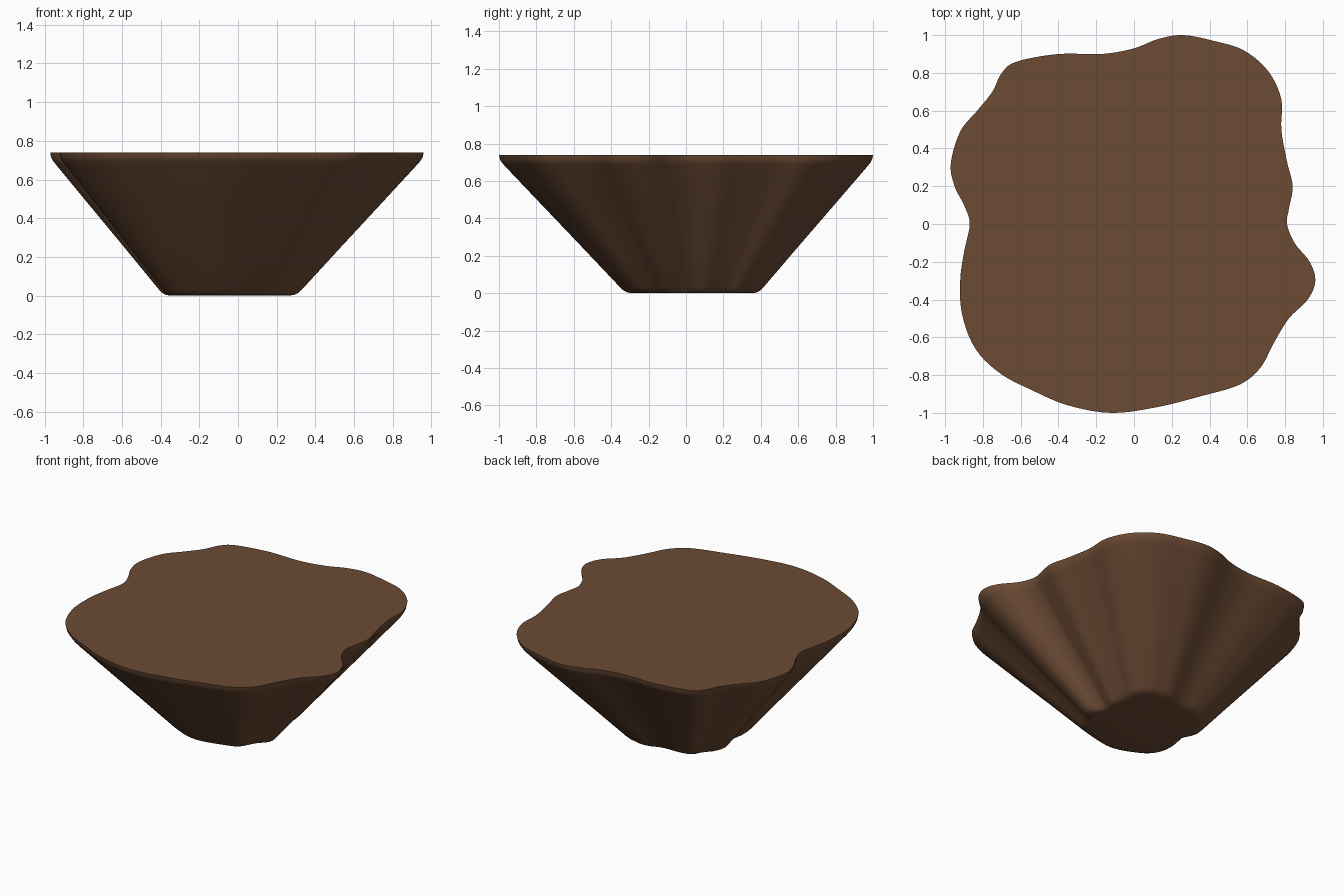
import bpy
import bmesh
import math
from mathutils import Vector

default_cube = bpy.data.objects.get("Cube")
if default_cube:
    bpy.data.objects.remove(default_cube, do_unlink=True)

# Wavy rim outline, clockwise from the back, in hundredths of a unit
RIM = [
    (26, 100), (42, 97), (58, 92), (71, 81), (78, 66), (78, 50), (81, 33),
    (84, 20), (82, 8), (81, 0), (85, -10), (93, -20), (96, -30), (92, -40),
    (82, -50), (74, -63), (67, -76), (56, -85), (36, -91), (12, -97),
    (-12, -100), (-35, -96), (-54, -88), (-71, -79), (-84, -66), (-91, -48),
    (-92, -30), (-90, -15), (-87, 0), (-90, 10), (-95, 20), (-97, 32),
    (-92, 49), (-83, 60), (-75, 70), (-70, 80), (-62, 86), (-40, 90),
    (-17, 90), (0, 93), (13, 98),
]
STEPS = 5  # smooth subdivisions between neighbouring rim points

# Side profile from the base up: (scale of the rim outline, height)
PROFILE = [(0.32, 0), (0.345, 0.004), (0.365, 0.014), (0.382, 0.03),
           (0.58, 0.25), (0.78, 0.47), (0.97, 0.68), (0.985, 0.698),
           (0.995, 0.715), (1, 0.74)]

# The walls taper toward this slightly off-centre axis
AXIS = Vector((-0.06, 0.05))


def make_material(name, color):
    material = bpy.data.materials.new(name)
    material.use_nodes = True
    material.diffuse_color = color
    material.node_tree.nodes["Principled BSDF"].inputs["Base Color"].default_value = color
    return material


def closed_spline(points, steps):
    """Closed smooth curve through every point."""
    points = [Vector(p) / 100 for p in points]
    count = len(points)
    curve = []
    for i in range(count):
        a, b, c, d = (points[(i + k) % count] for k in (-1, 0, 1, 2))
        for s in range(steps):
            t = s / steps
            curve.append(b + 0.5 * t * ((c - a)
                         + t * (2 * a - 5 * b + 4 * c - d)
                         + t * t * (3 * (b - c) + d - a)))
    return curve


def loft(name, outline, profile, axis, material):
    """Stack scaled copies of the outline, bridge them and cap both ends."""
    bm = bmesh.new()
    rings = []
    for scale, z in profile:
        ring = [axis + (p - axis) * scale for p in outline]
        rings.append([bm.verts.new((p.x, p.y, z)) for p in ring])
    count = len(outline)
    for lower, upper in zip(rings, rings[1:]):
        for i in range(count):
            j = (i + 1) % count
            bm.faces.new((lower[i], lower[j], upper[j], upper[i]))
    bm.faces.new(rings[0])
    bm.faces.new(rings[-1])
    bmesh.ops.recalc_face_normals(bm, faces=bm.faces)
    mesh = bpy.data.meshes.new(name)
    bm.to_mesh(mesh)
    bm.free()
    mesh.materials.append(material)
    obj = bpy.data.objects.new(name, mesh)
    bpy.context.collection.objects.link(obj)
    return obj


# Tapered earth mass with a flat top and a small flat base
earth = make_material("earth brown", (0.147, 0.069, 0.034, 1))
island = loft("island_base", closed_spline(RIM, STEPS), PROFILE, AXIS, earth)

# Smooth walls with a crisp top edge
bpy.ops.object.select_all(action="DESELECT")
island.select_set(True)
bpy.context.view_layer.objects.active = island
bpy.ops.object.shade_smooth_by_angle(angle=math.radians(35))
